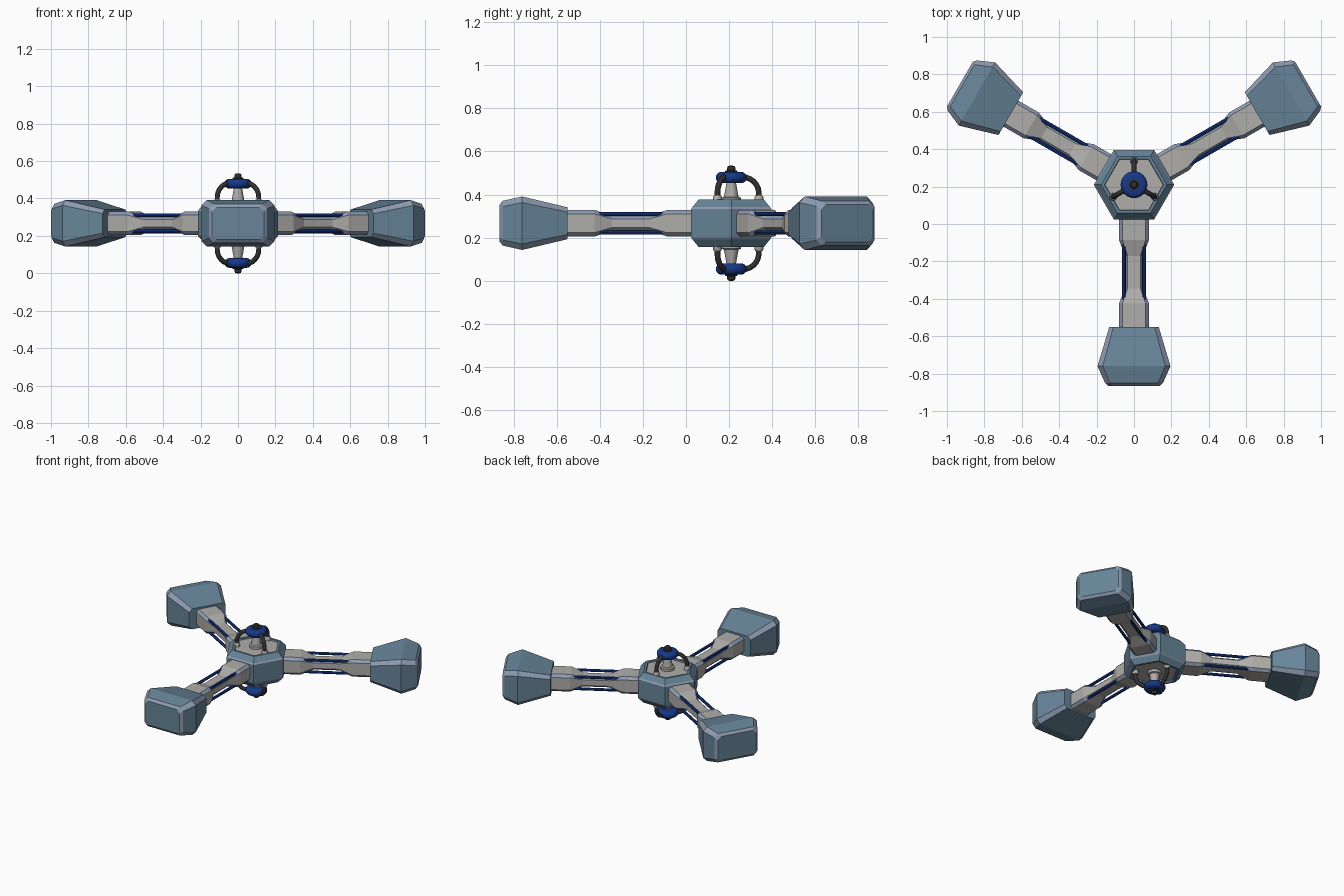
import bpy, bmesh, math
from mathutils import Vector, Matrix

if "Cube" in bpy.data.objects:
    bpy.data.objects.remove(bpy.data.objects["Cube"])

CENTER = Vector((0, 0.21, 0.267))


def material(name, r, g, b):
    m = bpy.data.materials.new(name)
    m.diffuse_color = (r, g, b, 1)
    m.use_nodes = True
    m.node_tree.nodes["Principled BSDF"].inputs["Base Color"].default_value = m.diffuse_color
    return m


SLATE = material("slate_blue", 0.135, 0.235, 0.32)
TRIM = material("pale_trim", 0.27, 0.33, 0.44)
GREY = material("light_grey", 0.43, 0.42, 0.40)
BLUE = material("deep_blue", 0.008, 0.04, 0.25)
BLACK = material("dark_rubber", 0.03, 0.03, 0.03)


def loft(name, rings, mats, matrix, pick=None, smooth=False):
    """Skin closed rings of points, cap both ends; pick(ring, side) chooses the material."""
    bm = bmesh.new()
    vs = [[bm.verts.new(p) for p in ring] for ring in rings]
    n = len(rings[0])
    for i in range(len(vs) - 1):
        for j in range(n):
            k = (j + 1) % n
            f = bm.faces.new((vs[i][j], vs[i][k], vs[i + 1][k], vs[i + 1][j]))
            f.material_index = pick(i, j) if pick else 0
    for i, ring in ((-1, vs[0]), (len(vs) - 1, vs[-1])):
        f = bm.faces.new(ring)
        f.material_index = pick(i, 0) if pick else 0
    bmesh.ops.recalc_face_normals(bm, faces=bm.faces)
    bm.transform(matrix)
    bmesh.ops.recalc_face_normals(bm, faces=bm.faces)
    me = bpy.data.meshes.new(name)
    bm.to_mesh(me)
    bm.free()
    for m in mats:
        me.materials.append(m)
    ob = bpy.data.objects.new(name, me)
    bpy.context.collection.objects.link(ob)
    if smooth:
        bpy.ops.object.select_all(action='DESELECT')
        ob.select_set(True)
        bpy.context.view_layer.objects.active = ob
        bpy.ops.object.shade_smooth_by_angle(angle=math.radians(40))
    return ob


def box_ring(x, w, h, c):
    """Rectangle with cut corners across the x axis; odd sides are the cut corners."""
    pts = [(w, -h + c), (w, h - c), (w - c, h), (-w + c, h),
           (-w, h - c), (-w, -h + c), (-w + c, -h), (w - c, -h)]
    return [(x, y, z) for y, z in pts]


def round_ring(r, z, n):
    return [(r * math.cos(2 * math.pi * i / n), r * math.sin(2 * math.pi * i / n), z) for i in range(n)]


def lathe(name, profile, n, mats, matrix, pick=None, smooth=False):
    return loft(name, [round_ring(r, z, n) for r, z in profile], mats, matrix, pick, smooth)


def tube(name, path, r, n, mat, matrix):
    """Sweep a circle along a path lying in the xz plane."""
    rings = []
    for i, p in enumerate(path):
        t = (path[min(i + 1, len(path) - 1)] - path[max(i - 1, 0)]).normalized()
        side, up = Vector((0, 1, 0)), t.cross(Vector((0, 1, 0)))
        rings.append([p + r * (math.cos(a) * side + math.sin(a) * up)
                      for a in (2 * math.pi * k / n for k in range(n))])
    loft(name, rings, [mat], matrix, smooth=True)


base = Matrix.Translation(CENTER)

# Hexagonal hub with sunken grey floors
hub = [(0.155, -0.1), (0.158, -0.11), (0.175, -0.11), (0.207, -0.076), (0.215, -0.066)]
hub += [(r, -z) for r, z in reversed(hub)]
lathe("hub", hub, 6, [SLATE, GREY, TRIM], base,
      lambda i, j: 1 if i in (-1, 9) else 2 if i in (3, 5) else 0)

ARM = [(0.12, 0.08, 0.062, 0.018), (0.295, 0.08, 0.062, 0.018), (0.38, 0.048, 0.034, 0.014),
       (0.555, 0.048, 0.034, 0.014), (0.635, 0.08, 0.062, 0.018), (0.82, 0.08, 0.062, 0.018)]
POD = [(0.76, 0.132, 0.074, 0.022), (0.97, 0.195, 0.124, 0.028),
       (1.06, 0.155, 0.104, 0.026), (1.075, 0.138, 0.086, 0.022)]

for k, angle in enumerate((-90, 30, 150)):
    m = base @ Matrix.Rotation(math.radians(angle), 4, 'Z')
    # Waisted arm and the end pod
    loft(f"arm_{k}", [box_ring(*s) for s in ARM], [GREY, TRIM], m,
         lambda i, j: j % 2 if 0 <= i < 5 else 0)
    loft(f"end_pod_{k}", [box_ring(*s) for s in POD], [SLATE, TRIM], m,
         lambda i, j: 1 if i == 2 or (0 <= i < 2 and j % 2) else 0)
    # Four blue rods spanning the waist
    for a, sy in enumerate((-1, 1)):
        for b, sz in enumerate((-1, 1)):
            rod = m @ Matrix.Translation((0.3, sy * 0.054, sz * 0.043)) @ Matrix.Rotation(math.pi / 2, 4, 'Y')
            lathe(f"arm_rod_{k}_{a}{b}", [(0.01, 0), (0.01, 0.33)], 8, [BLUE], rod, smooth=True)

# Antenna cluster on the top, mirrored to the underside
for side, flip in (("top", 1), ("bottom", -1)):
    m = base @ Matrix.Diagonal((1, 1, flip, 1))
    lathe(f"{side}_cone", [(0.046, 0.098), (0.046, 0.118), (0.034, 0.122), (0.02, 0.2)],
          12, [GREY], m, smooth=True)
    ring = [(0.046 + 0.026 * math.cos(a), 0.212 + 0.026 * math.sin(a))
            for a in (math.radians(-90 + 20 * i) for i in range(10))]
    lathe(f"{side}_disc", ring, 24, [BLUE], m, smooth=True)
    lathe(f"{side}_knob", [(0.03, 0.234), (0.03, 0.243), (0.019, 0.246), (0.02, 0.256),
                           (0.016, 0.264), (0.008, 0.267)], 12, [BLACK], m, smooth=True)
    for k, angle in enumerate((90, 210, 330)):
        t = m @ Matrix.Rotation(math.radians(angle), 4, 'Z')
        # Curved hose from a foot socket to the disc
        path = [Vector((0.128, 0, 0.1)), Vector((0.128, 0, 0.14))]
        path += [Vector((0.05 + 0.078 * math.cos(a), 0, 0.14 + 0.075 * math.sin(a)))
                 for a in (math.radians(15 * i) for i in range(1, 7))]
        tube(f"{side}_hose_{k}", path, 0.0135, 10, BLACK, t)
        lathe(f"{side}_hose_socket_{k}", [(0.021, 0.098), (0.021, 0.122), (0.017, 0.128)], 10,
              [GREY], t @ Matrix.Translation((0.128, 0, 0)), smooth=True)
